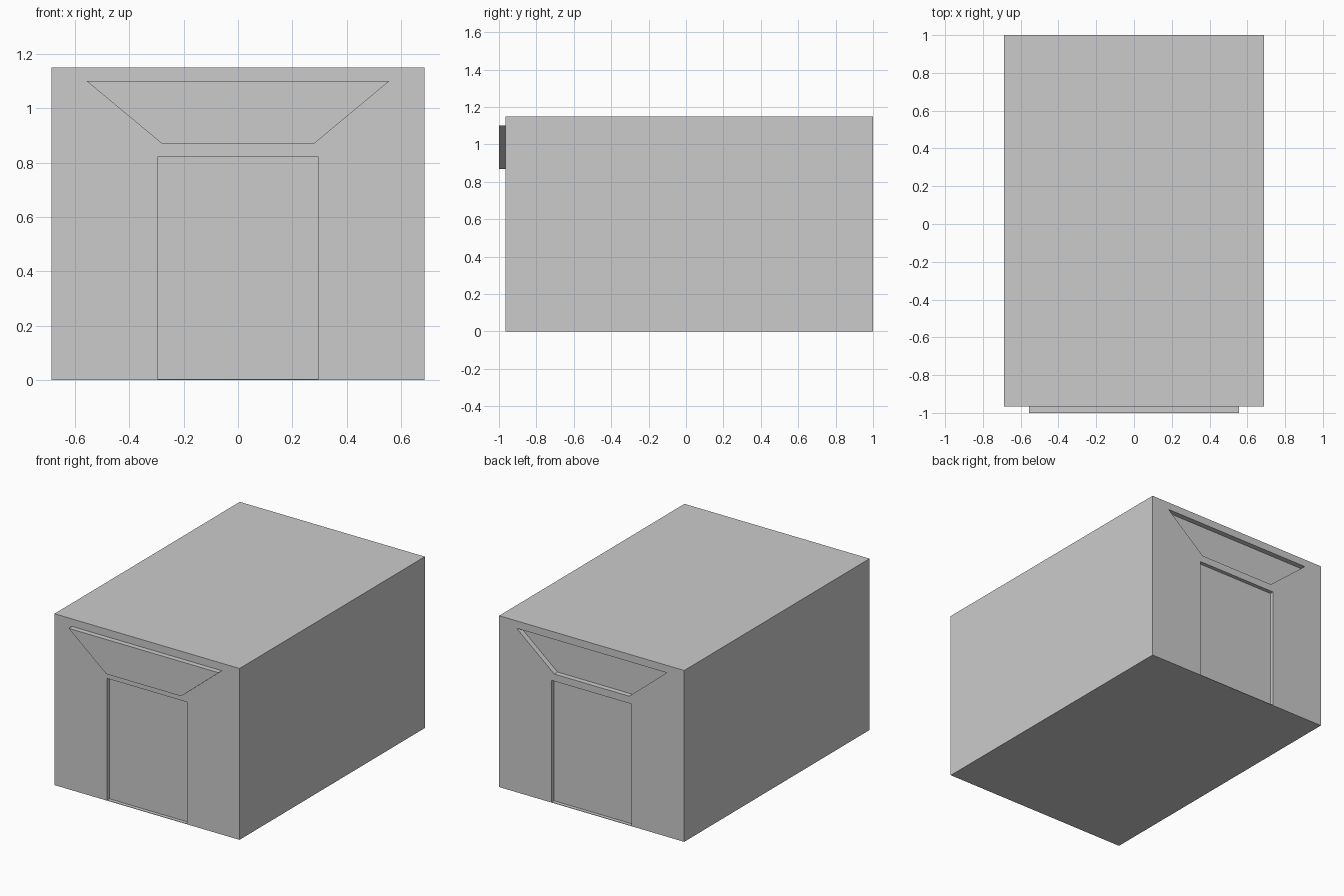
import bpy
import bmesh

if "Cube" in bpy.data.objects:
    bpy.data.objects.remove(bpy.data.objects["Cube"])

FRONT, BACK = -0.965, 1.0
DOOR_DEPTH, SIGN_DEPTH = 0.025, 0.035
DOOR = [(-0.297, 0.003), (0.297, 0.003), (0.297, 0.82), (-0.297, 0.82)]
SIGN = [(-0.278, 0.868), (0.278, 0.868), (0.557, 1.10), (-0.557, 1.10)]
WALL = [(-0.687, 0), (0.687, 0), (0.687, 1.15), (-0.687, 1.15)]


def prism(name, profile, y0, y1):
    """Extrude an x-z profile from y0 to y1."""
    bm = bmesh.new()
    face = bm.faces.new([bm.verts.new((x, y0, z)) for x, z in profile])
    ext = bmesh.ops.extrude_face_region(bm, geom=[face])
    verts = [g for g in ext["geom"] if isinstance(g, bmesh.types.BMVert)]
    bmesh.ops.translate(bm, verts=verts, vec=(0, y1 - y0, 0))
    bmesh.ops.recalc_face_normals(bm, faces=bm.faces)
    mesh = bpy.data.meshes.new(name)
    bm.to_mesh(mesh)
    bm.free()
    obj = bpy.data.objects.new(name, mesh)
    bpy.context.collection.objects.link(obj)
    return obj


def cut(target, cutter):
    """Apply a boolean cut and discard the cutter."""
    cutter.hide_render = True
    mod = target.modifiers.new("cut", 'BOOLEAN')
    mod.operation = 'DIFFERENCE'
    mod.solver = 'EXACT'
    mod.object = cutter
    bpy.context.view_layer.objects.active = target
    bpy.ops.object.modifier_apply(modifier=mod.name)
    bpy.data.objects.remove(cutter)


# Main block
body = prism("building_body", WALL, FRONT, BACK)

# Recessed doorways at both ends
cut(body, prism("front_door_cutter", DOOR, FRONT - 0.1, FRONT + DOOR_DEPTH))
cut(body, prism("back_door_cutter", DOOR, BACK - DOOR_DEPTH, BACK + 0.1))

# Trapezoid panel: sunk into the back, raised on the front
cut(body, prism("back_panel_cutter", SIGN, BACK - SIGN_DEPTH, BACK + 0.1))
prism("front_panel", SIGN, FRONT - SIGN_DEPTH, FRONT)
